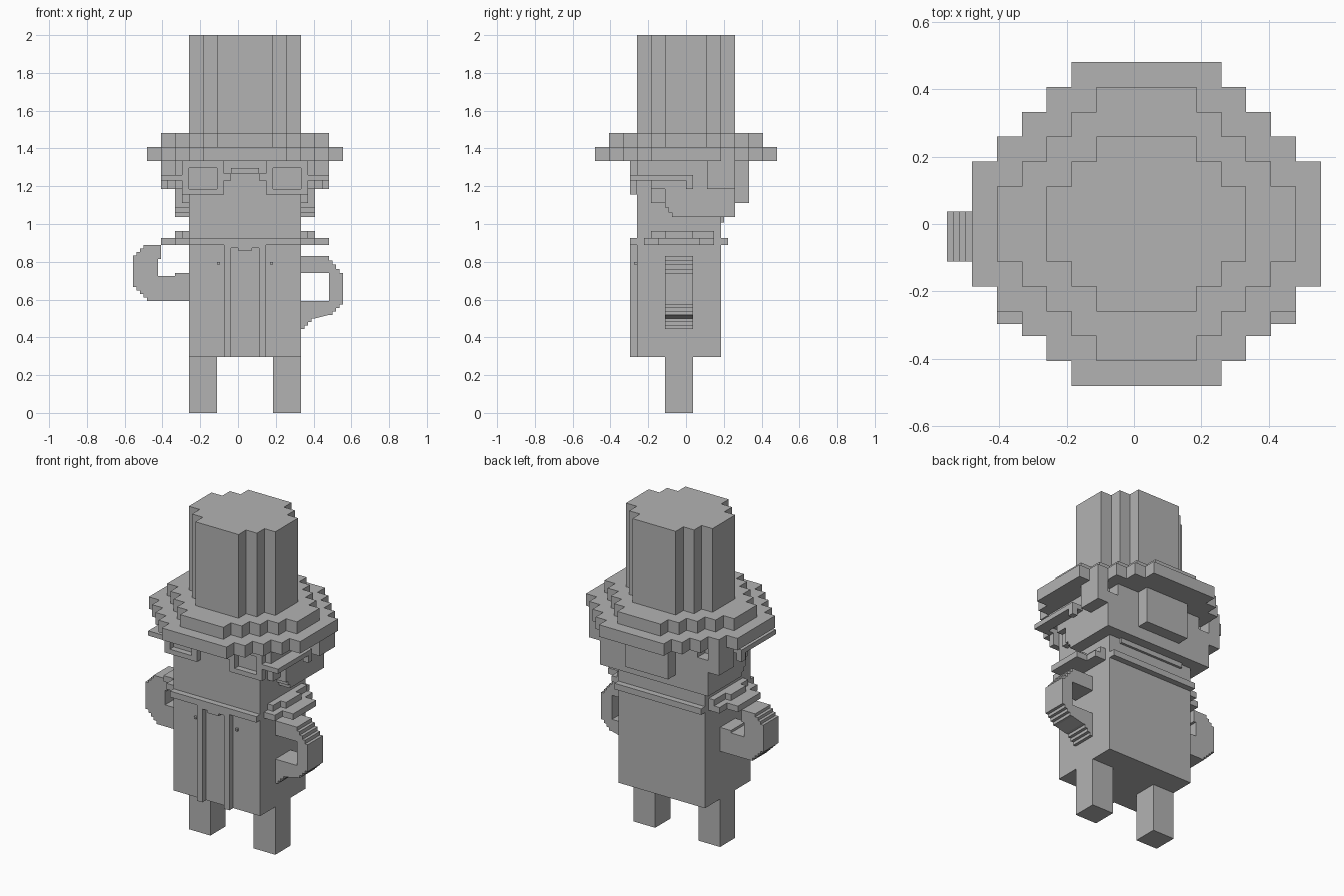
import bpy, bmesh
from mathutils import Vector

cube = bpy.data.objects.get("Cube")
if cube:
    bpy.data.objects.remove(cube)

# The figure is made of blocks, 27 high; x is counted from its middle plane
BLOCK = 2 / 27
MIDDLE = Vector((BLOCK / 2, 0, 0))

grey = bpy.data.materials.new("plain_grey")
grey.use_nodes = True
colour = (0.45, 0.45, 0.45, 1)
grey.diffuse_color = colour
grey.node_tree.nodes["Principled BSDF"].inputs["Base Color"].default_value = colour


def extrude(name, points, direction):
    """Build a solid from one flat outline, in blocks, swept along a direction."""
    bm = bmesh.new()
    base = bm.faces.new([bm.verts.new(Vector(p) * BLOCK + MIDDLE) for p in points])
    swept = bmesh.ops.extrude_face_region(bm, geom=[base])["geom"]
    moved = [item for item in swept if isinstance(item, bmesh.types.BMVert)]
    bmesh.ops.translate(bm, verts=moved, vec=Vector(direction) * BLOCK)
    bmesh.ops.recalc_face_normals(bm, faces=bm.faces)
    mesh = bpy.data.meshes.new(name)
    bm.to_mesh(mesh)
    bm.free()
    mesh.materials.append(grey)
    part = bpy.data.objects.new(name, mesh)
    bpy.context.collection.objects.link(part)


def box(name, x, y, z):
    corners = [(x[0], y[0]), (x[1], y[0]), (x[1], y[1]), (x[0], y[1])]
    extrude(name, [(a, b, z[0]) for a, b in corners], (0, 0, z[1] - z[0]))


def centred(name, half_width, y, z):
    box(name, (-half_width, half_width), y, z)


def pair(name, x, y, z):
    """Two boxes mirrored about the middle plane."""
    box("left_" + name, x, y, z)
    box("right_" + name, (-x[1], -x[0]), y, z)


def stepped_disc(name, narrow, steps, depth, bottom, top):
    """Blocky round: each step is one block wider and one block less deep."""
    quarter = []
    for i in range(steps):
        quarter += [(narrow + i, depth - i), (narrow + i, depth - i - 1)]
    quarter.pop()
    right = quarter + [(x, -y) for x, y in reversed(quarter)]
    outline = right + [(-x, -y) for x, y in right]
    extrude(name, [(x, y, bottom) for x, y in outline], (0, 0, top - bottom))


def stairs(start, end, steps=4):
    """Stepped line from start to end, leaving out the start point."""
    points, (x, z) = [], start
    run, rise = (end[0] - x) / steps, (end[1] - z) / steps
    for _ in range(steps):
        points += [(x, z + rise), (x + run, z + rise)]
        x, z = x + run, z + rise
    return points


def arm(name, outline):
    front, back = LIMB
    extrude(name, [(x, front, z) for x, z in outline], (0, back - front, 0))


# Depth ranges shared by several parts
LIMB = (-1.5, 0.5)
TORSO = (-3.5, 2.5)
TRIM = (-4, -3.5)

# Hat
stepped_disc("hat_brim", narrow=3, steps=5, depth=6.5, bottom=18, top=19)
stepped_disc("hat_band", narrow=2, steps=5, depth=5.5, bottom=19, top=20)
stepped_disc("hat_crown", narrow=2, steps=3, depth=3.5, bottom=20, top=27)

# Head and hair
centred("head", 4, TORSO, (13, 18))
centred("back_hair", 4, (2.5, 3.5), (14, 18))
centred("hair_bun", 2, (3.5, 4.5), (15, 18))
centred("nape", 3, (2.5, 2.7), (13.6, 14))
pair("upper_hair", (4, 5), TORSO, (17, 18))
pair("side_hair", (4, 5), (-2.5, 3.5), (16, 17))
pair("hair_tuft", (5, 6), (1.5, 3.5), (16, 18))
pair("temple_hair", (4, 4.5), (-2.5, 3.5), (15, 16))
pair("ear_hair", (4.5, 5), (-1.5, 3.5), (15, 16))
for i, part in enumerate(("whisker", "whisker_middle", "whisker_tip")):
    top = 15 - i / 3
    pair(part, (4, 5), (i / 4 - 1.5, 3.5), (top - 1 / 3, top))

# Spectacles
pair("frame_bottom", (1.5, 4.5), TRIM, (15.6, 16))
pair("frame_top", (1.5, 4.5), TRIM, (17.5, 18))
pair("frame_inner", (1.5, 2), TRIM, (16, 17.5))
pair("frame_outer", (4, 4.5), TRIM, (16, 17.5))
pair("bridge_foot", (1, 1.5), TRIM, (16.6, 17.1))
centred("bridge", 1, TRIM, (17.1, 17.5))
pair("spectacle_hinge", (4.5, 6), TRIM, (16.6, 17))
pair("spectacle_arm", (5, 6), (-3.5, 0.5), (16.6, 17))
pair("spectacle_hook", (5.5, 6), (0, 0.5), (16, 16.6))

# Collar, stepping in towards its tips
centred("collar", 4, (-4, 3), (12, 12.5))
pair("collar_wing", (4, 5), (-3, 2), (12, 12.5))
pair("collar_tip", (5, 6), (-2, 1), (12, 12.5))
pair("collar_fold", (4, 4.5), (-2.5, 2), (12.5, 13))
pair("collar_fold_tip", (4.5, 5), LIMB, (12.5, 13))

# Coat
centred("coat", 4, TORSO, (4, 13))
pair("lapel", (1, 1.5), TRIM, (4, 12))
pair("button", (1.8, 2), (-3.7, -3.5), (10.6, 10.8))
centred("bow", 1, TRIM, (11.8, 12))
centred("bow_knot", 0.5, TRIM, (11.6, 11.8))

# Legs
pair("leg", (2, 4), LIMB, (0, 4))

# Left arm, bent down with the hand on the hip
shoulder, elbow, wrist, palm = (6, 11.2), (7, 10), (7, 8), (6, 7)
arm("left_arm", [(4, 11.2), shoulder, *stairs(shoulder, elbow), wrist,
                 *stairs(wrist, palm), *stairs((5, 7), (4, 6)),
                 (4, 8), (6, 8), (6, 10), (4, 10)])

# Right arm, bent up with the hand raised
elbow, bend, wrist, fist = (-7, 8), (-8, 9), (-8, 11), (-7, 12)
arm("right_arm", [(-4, 8), elbow, *stairs(elbow, bend), wrist,
                  *stairs(wrist, fist), (-6, 12), (-6, 11), (-6.2, 11),
                  (-6.2, 9.8), (-5, 9.8), (-5, 10), (-4, 10)])
